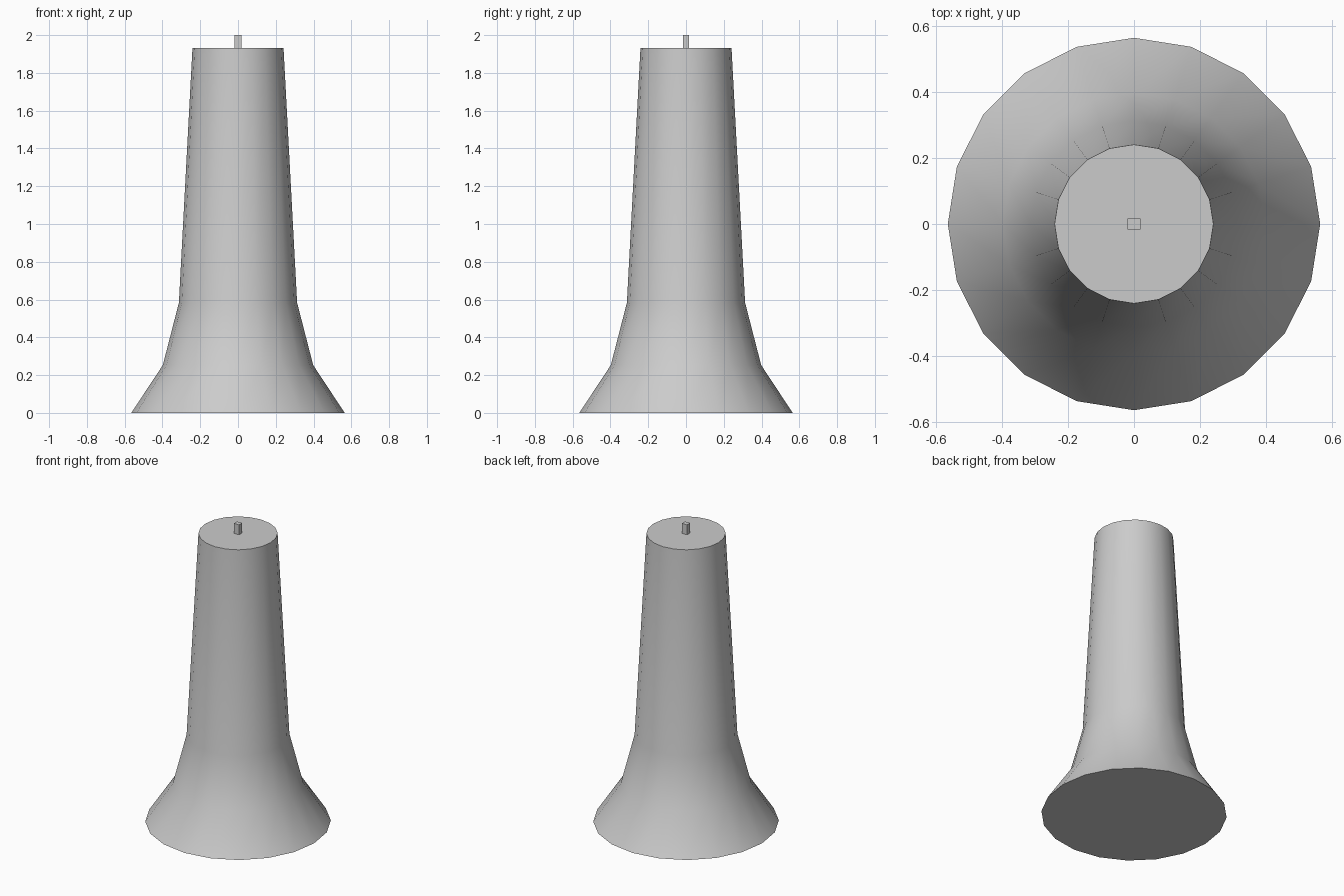
import bpy, bmesh
from math import cos, sin, tau, radians

if "Cube" in bpy.data.objects:
    bpy.data.objects.remove(bpy.data.objects["Cube"])

SIDES = 20
PROFILE = [(0.565, 0.0), (0.398, 0.253), (0.313, 0.583), (0.241, 1.933)]


def make_object(name, bm):
    bmesh.ops.recalc_face_normals(bm, faces=bm.faces)
    mesh = bpy.data.meshes.new(name)
    bm.to_mesh(mesh)
    bm.free()
    obj = bpy.data.objects.new(name, mesh)
    bpy.context.collection.objects.link(obj)
    return obj


# Flared wax body: stacked rings with flat caps
bm = bmesh.new()
rings = [[bm.verts.new((r * cos(tau * i / SIDES), r * sin(tau * i / SIDES), z))
          for i in range(SIDES)] for r, z in PROFILE]
for low, high in zip(rings, rings[1:]):
    for i in range(SIDES):
        j = (i + 1) % SIDES
        bm.faces.new((low[i], low[j], high[j], high[i]))
bm.faces.new(rings[0])
bm.faces.new(rings[-1])
body = make_object("candle_body", bm)
bpy.context.view_layer.objects.active = body
body.select_set(True)
bpy.ops.object.shade_smooth_by_angle(angle=radians(35))

# Small square wick
bm = bmesh.new()
bmesh.ops.create_cube(bm, size=1)
for v in bm.verts:
    v.co.x *= 0.038
    v.co.y *= 0.033
    v.co.z = 2.0 if v.co.z > 0 else 1.93
make_object("wick", bm)
